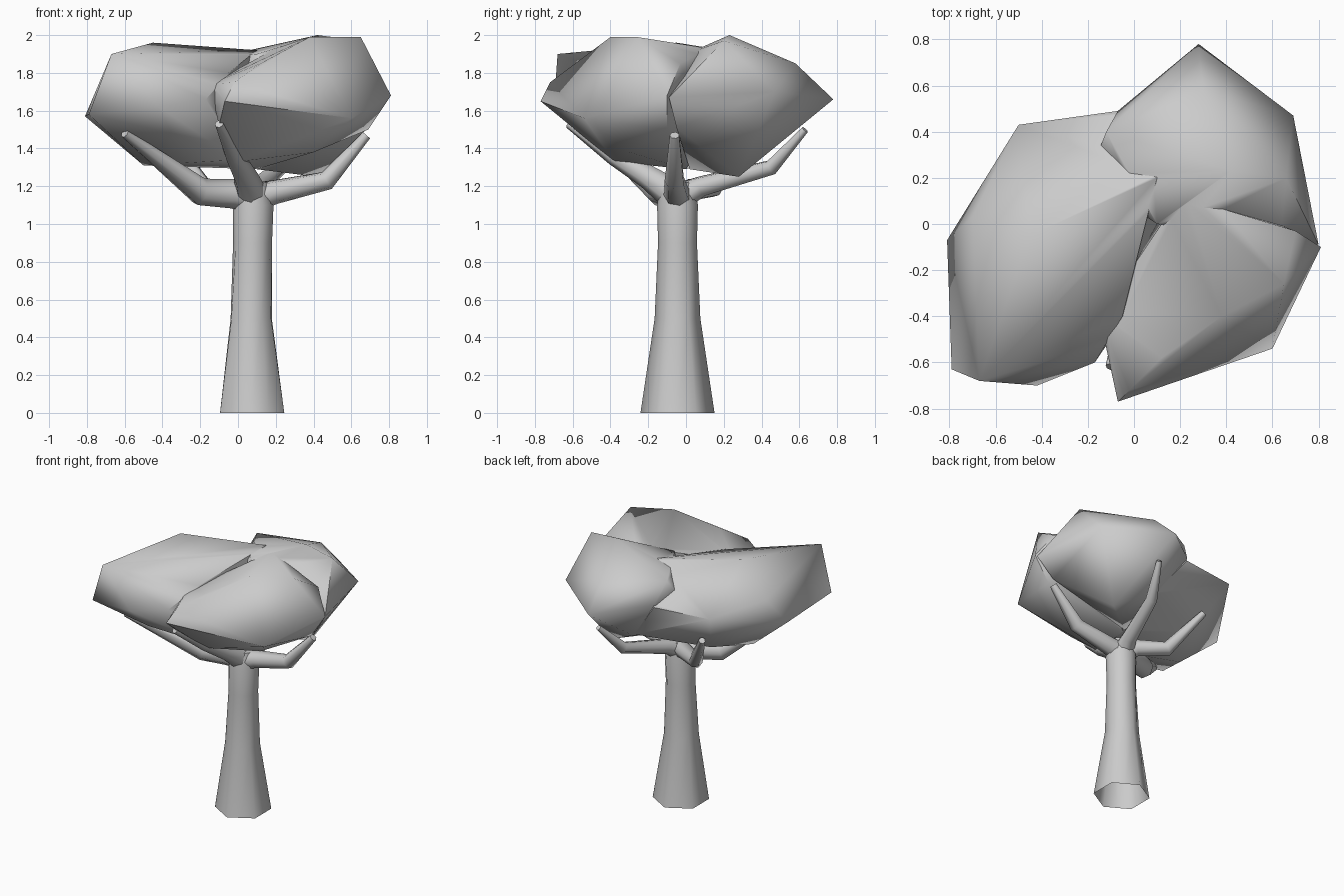
import bpy, bmesh, math
from mathutils import Vector

if "Cube" in bpy.data.objects:
    bpy.data.objects.remove(bpy.data.objects["Cube"])


def make_object(name, bm, angle):
    bmesh.ops.recalc_face_normals(bm, faces=bm.faces)
    mesh = bpy.data.meshes.new(name)
    bm.to_mesh(mesh)
    bm.free()
    ob = bpy.data.objects.new(name, mesh)
    bpy.context.collection.objects.link(ob)
    smooth(ob, angle)
    return ob


def smooth(ob, angle):
    bpy.ops.object.select_all(action='DESELECT')
    ob.select_set(True)
    bpy.context.view_layer.objects.active = ob
    bpy.ops.object.shade_smooth_by_angle(angle=math.radians(angle))


def skin_rings(bm, rings):
    n = len(rings[0])
    for a, b in zip(rings, rings[1:]):
        for i in range(n):
            j = (i + 1) % n
            bm.faces.new((a[i], a[j], b[j], b[i]))
    bm.faces.new(rings[-1])


def branch(name, points, radii, sides=7):
    pts = [Vector(p) for p in points]
    bm = bmesh.new()
    rings = []
    for k, p in enumerate(pts):
        t = Vector((0, 0, 0))
        if k:
            t += (p - pts[k - 1]).normalized()
        if k < len(pts) - 1:
            t += (pts[k + 1] - p).normalized()
        t.normalize()
        side = t.cross(Vector((0, 0, 1))).normalized()
        up = side.cross(t)
        rings.append([bm.verts.new(p + radii[k] * (side * math.cos(a) + up * math.sin(a)))
                      for a in (2 * math.pi * i / sides for i in range(sides))])
    skin_rings(bm, rings)
    return make_object(name, bm, 60)


def lobe(name, points):
    bm = bmesh.new()
    for p in points:
        bm.verts.new(p)
    bmesh.ops.convex_hull(bm, input=bm.verts)
    loose = [v for v in bm.verts if not v.link_faces]
    bmesh.ops.delete(bm, geom=loose, context='VERTS')
    return make_object(name, bm, 60)


# trunk: flared, slightly fluted at the foot, open underneath
bm = bmesh.new()
rings = []
for z, r, ripple, cx in ((0, 0.183, 0.013, 0.075), (0.5, 0.115, 0.006, 0.07),
                         (0.9, 0.103, 0, 0.077), (1.1, 0.108, 0, 0.08), (1.22, 0.09, 0, 0.075)):
    ring = []
    for i in range(12):
        a = 2 * math.pi * i / 12
        rr = r + ripple * (1 if i % 2 else -1)
        ring.append(bm.verts.new((cx + rr * math.cos(a), -0.045 + rr * math.sin(a), z)))
    rings.append(ring)
skin_rings(bm, rings)
make_object("trunk", bm, 60)

# five branches spreading from the trunk top
root = (0.075, -0.045, 1.14)
branch("branch_right", [root, (0.2, -0.05, 1.17), (0.47, -0.06, 1.23), (0.68, -0.06, 1.47)],
       [0.08, 0.065, 0.053, 0.026])
branch("branch_front", [root, (0.04, -0.2, 1.25), (-0.02, -0.38, 1.36), (-0.1, -0.62, 1.53)],
       [0.09, 0.065, 0.05, 0.024])
branch("branch_front_left", [root, (-0.03, -0.08, 1.16), (-0.2, -0.14, 1.17), (-0.6, -0.5, 1.48)],
       [0.08, 0.08, 0.075, 0.024])
branch("branch_back", [root, (0.11, 0.08, 1.2), (0.22, 0.45, 1.3), (0.3, 0.63, 1.5)],
       [0.08, 0.055, 0.042, 0.02])
branch("branch_back_left", [root, (0, 0.03, 1.18), (-0.18, 0.14, 1.19), (-0.36, 0.32, 1.46)],
       [0.07, 0.06, 0.052, 0.024])

# canopy: three overlapping leafy lobes merged into one skin
canopy = lobe("canopy", [
    (-0.81, -0.07, 1.57), (-0.79, -0.63, 1.58), (-0.67, -0.68, 1.9), (-0.42, -0.70, 1.62),
    (-0.70, 0.03, 1.75), (-0.5, 0.43, 1.7), (-0.45, -0.05, 1.96), (-0.07, 0.49, 1.7),
    (-0.5, -0.1, 1.31), (-0.35, 0.2, 1.36), (0, -0.35, 1.34), (0.1, 0, 1.29),
    (0.1, 0.2, 1.92), (-0.05, -0.4, 1.8), (-0.35, -0.58, 1.48), (0.15, 0.4, 1.4),
    (-0.17, -0.6, 1.66)])
front = lobe("canopy_front_lobe", [
    (-0.07, -0.77, 1.65), (-0.02, -0.72, 1.75), (0.12, -0.58, 1.85), (0.38, -0.4, 1.99),
    (0.65, -0.26, 1.99), (0.7, -0.03, 1.85), (0.81, -0.1, 1.68), (0.6, -0.54, 1.56),
    (0.69, -0.1, 1.5), (0, -0.38, 1.33), (0.1, 0, 1.29), (0.4, -0.3, 1.38),
    (-0.1, -0.6, 1.52), (-0.15, -0.4, 1.74), (0.2, 0.12, 1.93), (0.35, 0.1, 1.45)])
back = lobe("canopy_back_lobe", [
    (0.8, -0.09, 1.67), (0.71, 0.07, 1.8), (0.66, 0.2, 1.97), (0.42, 0.23, 2.0),
    (0.3, 0.58, 1.85), (0.28, 0.78, 1.66), (0.69, 0.47, 1.7), (0.69, -0.05, 1.51),
    (0.42, 0.28, 1.25), (0.1, 0.02, 1.29), (0.15, 0.42, 1.4), (-0.07, 0.49, 1.72),
    (-0.12, 0.4, 1.88), (0.1, 0, 1.9), (-0.2, 0.2, 1.6)])
for other in (front, back):
    mod = canopy.modifiers.new("merge", 'BOOLEAN')
    mod.operation = 'UNION'
    mod.solver = 'EXACT'
    mod.object = other
    bpy.context.view_layer.objects.active = canopy
    bpy.ops.object.modifier_apply(modifier=mod.name)
    bpy.data.objects.remove(other, do_unlink=True)
smooth(canopy, 60)
